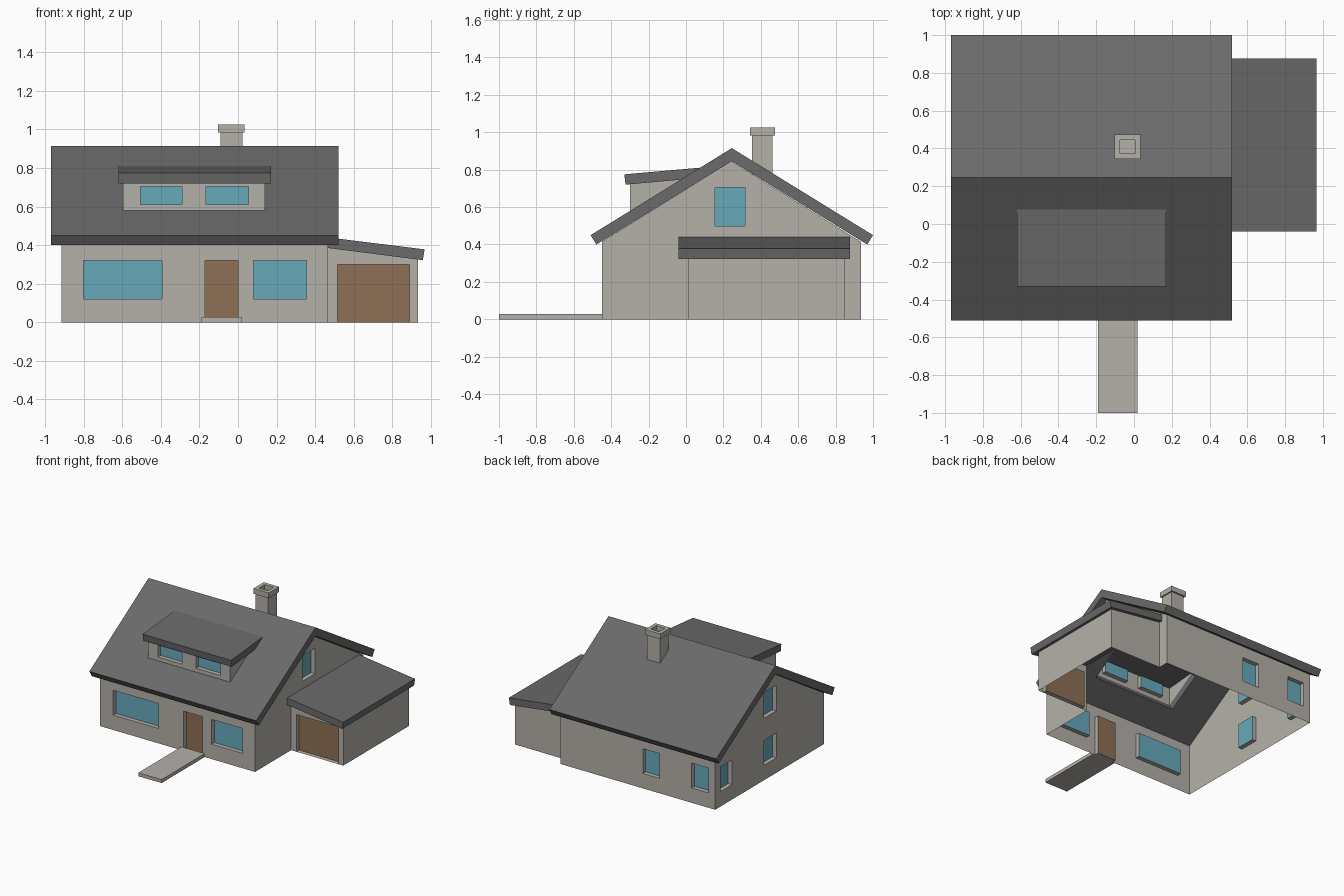
import bpy, bmesh
from math import pi

if "Cube" in bpy.data.objects:
    bpy.data.objects.remove(bpy.data.objects["Cube"])


def material(name, rgb):
    m = bpy.data.materials.new(name)
    m.diffuse_color = (*rgb, 1)
    m.use_nodes = True
    m.node_tree.nodes["Principled BSDF"].inputs["Base Color"].default_value = m.diffuse_color
    return m


WALL = material("plaster", (0.46, 0.44, 0.40))
ROOF = material("dark_roof", (0.145, 0.145, 0.145))
GLASS = material("window_glass", (0.136, 0.40, 0.50))
WOOD = material("brown_wood", (0.27, 0.16, 0.092))


def add_object(name, bm, *mats):
    me = bpy.data.meshes.new(name)
    bm.to_mesh(me)
    bm.free()
    for m in mats:
        me.materials.append(m)
    ob = bpy.data.objects.new(name, me)
    bpy.context.collection.objects.link(ob)
    return ob


def prism(name, mat, profile, axis, a, b):
    """Closed solid: a 2D profile swept along axis 'x' (profile yz), 'y' (xz) or 'z' (xy)."""
    i = "xyz".index(axis)

    def point(p):
        c = list(p)
        c.insert(i, a)
        return c
    bm = bmesh.new()
    face = bm.faces.new([bm.verts.new(point(p)) for p in profile])
    ext = bmesh.ops.extrude_face_region(bm, geom=[face])["geom"]
    for v in ext:
        if isinstance(v, bmesh.types.BMVert):
            v.co[i] = b
    bmesh.ops.recalc_face_normals(bm, faces=bm.faces)
    return add_object(name, bm, mat)


def box(name, mat, x0, x1, y0, y1, z0, z1):
    return prism(name, mat, [(x0, y0), (x1, y0), (x1, y1), (x0, y1)], "z", z0, z1)


FACING = {"front": (0, 1), "right": (1, 1), "back": (2, -1), "left": (3, -1)}


def wall(name, facing, offset, outline, openings=()):
    """Wall sheet from an outline (world x or y, z); openings (u0, u1, z0, z1, slot)
    become recessed panels, or plain holes when the slot is None."""
    turns, sign = FACING[facing]
    bm = bmesh.new()
    face = bm.faces.new([bm.verts.new((sign * u, v, 0)) for u, v in outline])
    bmesh.ops.recalc_face_normals(bm, faces=[face])
    if face.normal.z < 0:
        face.normal_flip()
    for u0, u1, v0, v1, _ in openings:
        for axis, val in ((0, sign * u0), (0, sign * u1), (1, v0), (1, v1)):
            co, no = [0, 0, 0], [0, 0, 0]
            co[axis], no[axis] = val, 1
            bmesh.ops.bisect_plane(bm, geom=bm.verts[:] + bm.edges[:] + bm.faces[:],
                                   plane_co=co, plane_no=no, dist=1e-5)
    for u0, u1, v0, v1, slot in openings:
        cells = []
        for f in bm.faces:
            c = f.calc_center_median()
            if u0 < sign * c.x < u1 and v0 < c.y < v1:
                cells.append(f)
        if slot is None:
            bmesh.ops.delete(bm, geom=cells, context="FACES")
            continue
        if len(cells) > 1:
            cells = bmesh.ops.dissolve_faces(bm, faces=cells)["region"]
        pane = bmesh.ops.extrude_discrete_faces(bm, faces=cells[:1])["faces"][0]
        bmesh.ops.translate(bm, verts=pane.verts[:], vec=(0, 0, -0.035))
        pane.material_index = slot
    ob = add_object(name, bm, WALL, GLASS, WOOD)
    ob.rotation_euler = (pi / 2, 0, turns * pi / 2)
    ob.location = (0, offset, 0) if turns % 2 == 0 else (offset, 0, 0)
    return ob


def rect(u0, u1, v0, v1):
    return [(u0, v0), (u1, v0), (u1, v1), (u0, v1)]


# House walls, open underneath
X0, X1, Y0, Y1, EAVE = -0.915, 0.467, -0.45, 0.935, 0.415
gable = [(Y0, 0), (Y1, 0), (Y1, EAVE), (0.243, 0.845), (Y0, EAVE)]
attic_window = (0.155, 0.315, 0.50, 0.705, 1)
wall("front_wall", "front", Y0, rect(X0, X1, 0, EAVE),
     [(-0.80, -0.395, 0.12, 0.32, 1), (-0.17, 0.0, 0, 0.32, 2), (0.08, 0.355, 0.12, 0.32, 1)])
wall("back_wall", "back", Y1, rect(X0, X1, 0, EAVE),
     [(-0.855, -0.705, 0.12, 0.32, 1), (-0.42, -0.27, 0.12, 0.32, 1)])
wall("left_wall", "left", X0, gable,
     [attic_window, (0.155, 0.315, 0.12, 0.32, 1), (0.72, 0.87, 0.12, 0.32, 1)])
# right wall is open where the garage joins
wall("right_wall", "right", X1, gable, [attic_window, (0.01, 0.85, 0, 0.385, None)])

# Garage
garage_end = [(X1, 0), (0.933, 0), (0.933, 0.328), (X1, 0.388)]
wall("garage_front_wall", "front", 0.01, garage_end, [(0.515, 0.89, 0, 0.30, 2)])
wall("garage_back_wall", "back", 0.85, garage_end)
wall("garage_side_wall", "right", 0.933, rect(0.01, 0.85, 0, 0.328))
prism("garage_roof", ROOF, [(X1, 0.44), (X1, 0.385), (0.958, 0.322), (0.967, 0.378)],
      "y", -0.04, 0.877)

# Main roof: folded sheet with a hole under the dormer, thickened
RIDGE, SLOPE = 0.245, 0.616
xs, ys = [-0.97, -0.595, 0.14, 0.52], [-0.51, -0.30, -0.03, RIDGE, 1.0]
bm = bmesh.new()
grid = [[bm.verts.new((x, y, 0.915 - SLOPE * abs(y - RIDGE))) for x in xs] for y in ys]
for j in range(len(ys) - 1):
    for i in range(len(xs) - 1):
        if (i, j) != (1, 1):
            bm.faces.new((grid[j][i], grid[j][i + 1], grid[j + 1][i + 1], grid[j + 1][i]))
roof = add_object("main_roof", bm, ROOF)
thick = roof.modifiers.new("thickness", "SOLIDIFY")
thick.thickness, thick.offset, thick.use_even_offset = 0.059, -1, True

# Dormer
wall("dormer_front", "front", -0.30, rect(-0.595, 0.14, 0.575, 0.725),
     [(-0.505, -0.29, 0.61, 0.705, 1), (-0.165, 0.055, 0.61, 0.705, 1)])
for side, x in (("left", -0.595), ("right", 0.14)):
    wall("dormer_side_" + side, side, x, [(-0.30, 0.575), (-0.03, 0.746), (-0.30, 0.725)])
prism("dormer_roof", ROOF, [(-0.33, 0.775), (-0.323, 0.72), (-0.02, 0.747), (0.08, 0.811)],
      "x", -0.62, 0.17)

# Chimney with hollow cap
box("chimney_shaft", WALL, -0.092, 0.023, 0.352, 0.462, 0.772, 0.985)
cap = box("chimney_cap", WALL, -0.103, 0.034, 0.343, 0.475, 0.983, 1.025)
bm = bmesh.new()
bm.from_mesh(cap.data)
top = max(bm.faces, key=lambda f: f.calc_center_median().z)
bmesh.ops.inset_individual(bm, faces=[top], thickness=0.042)
flue = bmesh.ops.extrude_discrete_faces(bm, faces=[top])["faces"][0]
bmesh.ops.translate(bm, verts=flue.verts[:], vec=(0, 0, -0.036))
bm.to_mesh(cap.data)
bm.free()

# Front path
box("front_path", WALL, -0.19, 0.018, -1.0, Y0, 0, 0.028)
